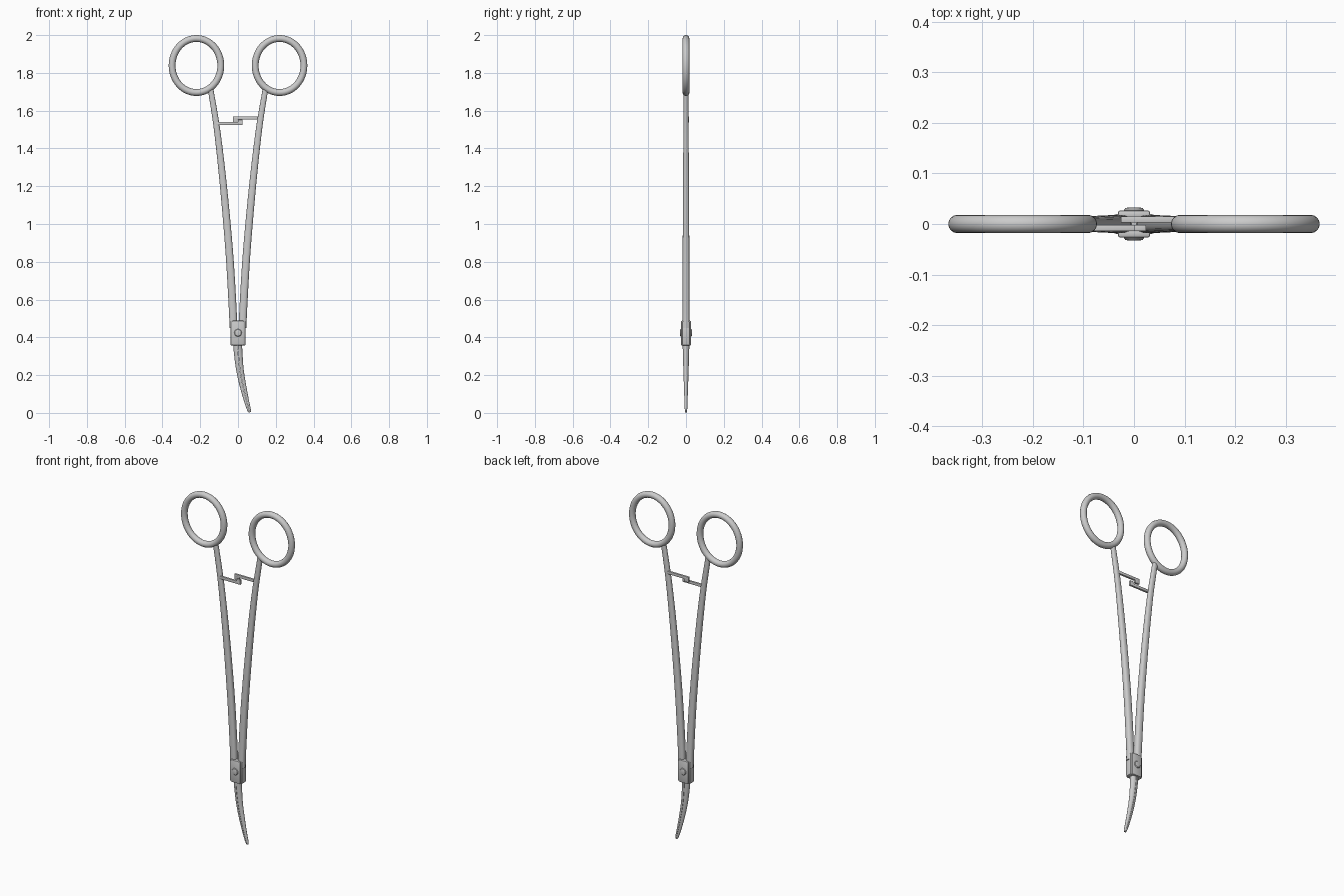
import bpy, bmesh, math
from mathutils import Vector

if "Cube" in bpy.data.objects:
    bpy.data.objects.remove(bpy.data.objects["Cube"])


def finish(name, bm, angle=35):
    bmesh.ops.recalc_face_normals(bm, faces=bm.faces)
    me = bpy.data.meshes.new(name)
    bm.to_mesh(me)
    bm.free()
    ob = bpy.data.objects.new(name, me)
    bpy.context.collection.objects.link(ob)
    bpy.ops.object.select_all(action='DESELECT')
    ob.select_set(True)
    bpy.context.view_layer.objects.active = ob
    bpy.ops.object.shade_smooth_by_angle(angle=math.radians(angle))
    return ob


def smooth_path(pts, steps=6):
    # Catmull-Rom through (x, z, half width, half depth)
    p = [Vector(q) for q in pts]
    p = [2 * p[0] - p[1]] + p + [2 * p[-1] - p[-2]]
    out = []
    for i in range(1, len(p) - 2):
        a, b, c, d = p[i - 1:i + 3]
        for k in range(steps):
            t = k / steps
            out.append(0.5 * (2 * b + (c - a) * t + (2 * a - 5 * b + 4 * c - d) * t * t
                              + (3 * b - a - 3 * c + d) * t ** 3))
    return out + [p[-2]]


def loft(name, pts, section):
    path, bm, rings = smooth_path(pts), bmesh.new(), []
    for i, q in enumerate(path):
        t = path[min(i + 1, len(path) - 1)] - path[max(i - 1, 0)]
        n = Vector((-t[1], t[0])).normalized()
        rings.append([bm.verts.new((q[0] + n.x * u * q[2], v * q[3], q[1] + n.y * u * q[2]))
                      for u, v in section])
    m = len(section)
    for a, b in zip(rings, rings[1:]):
        for j in range(m):
            bm.faces.new((a[j], a[(j + 1) % m], b[(j + 1) % m], b[j]))
    bm.faces.new(rings[0])
    bm.faces.new(rings[-1])
    return finish(name, bm)


def box(name, lo, hi, bevel):
    bm = bmesh.new()
    bmesh.ops.create_cube(bm, size=1)
    for v in bm.verts:
        v.co = Vector([(l + h) / 2 + c * (h - l) for l, h, c in zip(lo, hi, v.co)])
    bmesh.ops.bevel(bm, geom=bm.edges[:], offset=bevel, segments=2, profile=0.5, affect='EDGES')
    return finish(name, bm)


def spow(c):
    return math.copysign(abs(c) ** 0.8, c)


N = 24
oval = [(spow(math.cos(2 * math.pi * k / N)), spow(math.sin(2 * math.pi * k / N))) for k in range(N)]

for side, s in (("left", -1), ("right", 1)):
    # finger ring: oval torus
    bm, rings = bmesh.new(), []
    for i in range(64):
        a = 2 * math.pi * i / 64
        rings.append([])
        for k in range(16):
            b = 2 * math.pi * k / 16
            c = 0.018 * math.cos(b)
            rings[-1].append(bm.verts.new((s * 0.22 + (0.129 + c) * math.cos(a),
                                           0.018 * math.sin(b),
                                           1.839 + (0.143 + c) * math.sin(a))))
    for i in range(64):
        r, q = rings[i], rings[(i + 1) % 64]
        for k in range(16):
            bm.faces.new((r[k], r[(k + 1) % 16], q[(k + 1) % 16], q[k]))
    finish(side + "_finger_ring", bm)

    # shank
    loft(side + "_shank", [(s * x, z, w, d) for x, z, w, d in (
        (0.025, 0.45, 0.020, 0.018), (0.028, 0.55, 0.0205, 0.018), (0.046, 0.85, 0.020, 0.0175),
        (0.077, 1.2, 0.0185, 0.016), (0.111, 1.5, 0.0165, 0.0135), (0.146, 1.72, 0.0145, 0.012))], oval)

    # jaw half: flat inner face, rounded outside, curved toward +x
    half = [(s * (0.04 + 0.96 * math.cos(a)), math.sin(a))
            for a in (math.pi * (k / 14 - 0.5) for k in range(15))]
    loft(side + "_jaw", [
        (-0.002, 0.38, 0.024, 0.018), (0.0, 0.33, 0.023, 0.017), (0.010, 0.23, 0.020, 0.014),
        (0.027, 0.14, 0.017, 0.011), (0.046, 0.06, 0.013, 0.008), (0.058, 0.018, 0.010, 0.0065),
        (0.062, 0.003, 0.006, 0.004)], half)

    # box joint cheek (front / back) and pivot screw dome
    lo, hi = sorted((s * 0.010, s * 0.027))
    box(side + "_joint_cheek", (-0.032, lo, 0.357), (0.032, hi, 0.488), 0.005)
    bm, rows = bmesh.new(), []
    for r, y in ((0.020, 0.022), (0.020, 0.028), (0.017, 0.0315), (0.010, 0.033)):
        rows.append([bm.verts.new((r * math.cos(2 * math.pi * k / N), s * y,
                                   0.424 + r * math.sin(2 * math.pi * k / N))) for k in range(N)])
    for a, b in zip(rows, rows[1:]):
        for k in range(N):
            bm.faces.new((a[k], a[(k + 1) % N], b[(k + 1) % N], b[k]))
    bm.faces.new(rows[0])
    bm.faces.new(rows[-1])
    finish(side + "_pivot_screw", bm)

# joint core
box("joint_core", (-0.040, -0.020, 0.357), (0.040, 0.020, 0.488), 0.006)

# interlocking ratchet arms with end teeth
box("left_ratchet_arm", (-0.115, -0.014, 1.524), (0.024, -0.002, 1.540), 0.001)
box("left_ratchet_tooth", (0.000, -0.014, 1.526), (0.024, -0.002, 1.552), 0.001)
box("right_ratchet_arm", (-0.026, 0.003, 1.553), (0.115, 0.015, 1.569), 0.001)
box("right_ratchet_tooth", (-0.026, 0.003, 1.538), (0.004, 0.015, 1.567), 0.001)
